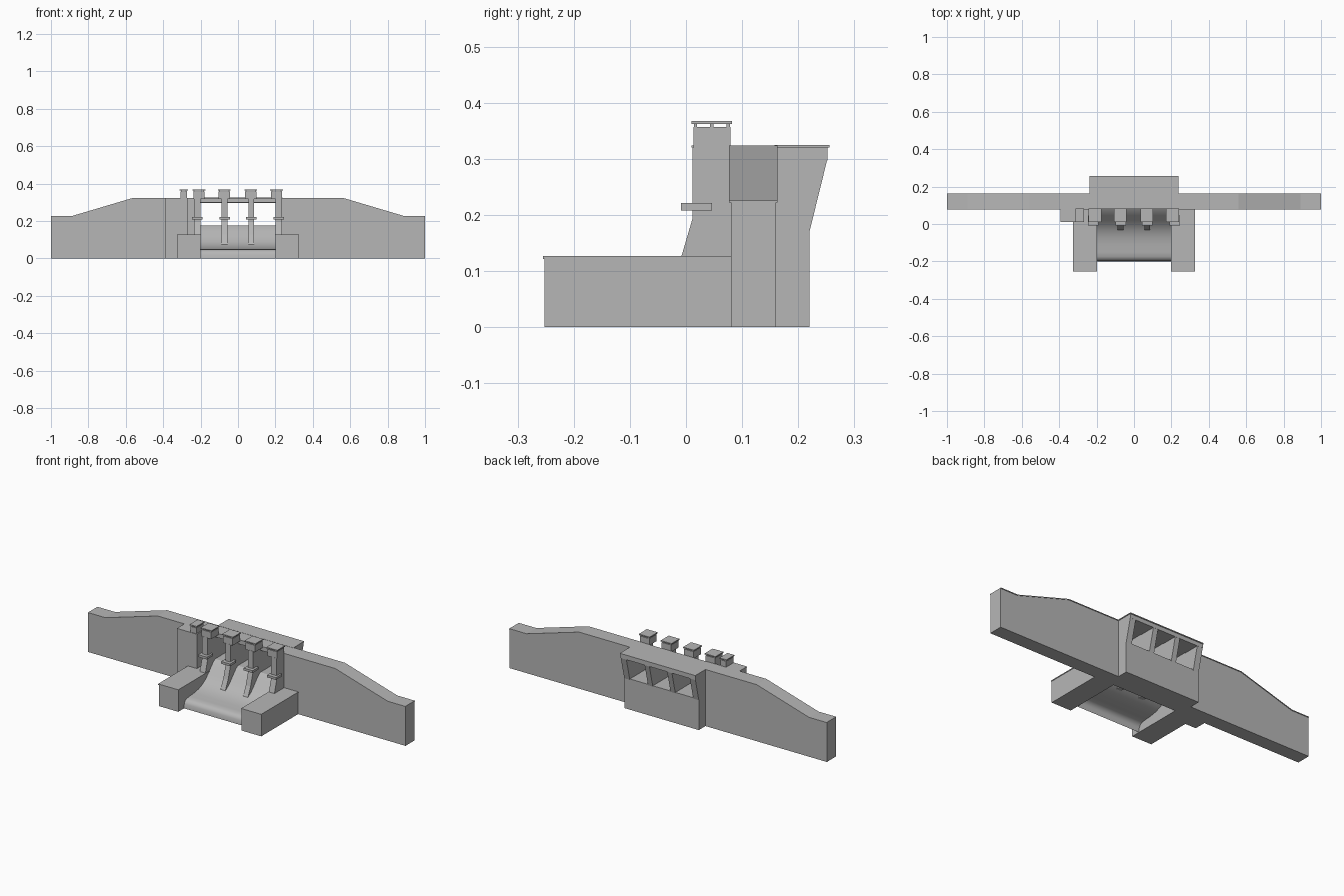
import bpy, bmesh
from mathutils import Vector

old = bpy.data.objects.get("Cube")
if old:
    bpy.data.objects.remove(old, do_unlink=True)

concrete = bpy.data.materials.new("concrete_grey")
concrete.use_nodes = True
GREY = (0.47, 0.47, 0.47, 1)
concrete.diffuse_color = GREY
concrete.node_tree.nodes["Principled BSDF"].inputs["Base Color"].default_value = GREY


def finish(name, bm):
    mesh = bpy.data.meshes.new(name)
    bm.to_mesh(mesh)
    bm.free()
    mesh.materials.append(concrete)
    obj = bpy.data.objects.new(name, mesh)
    bpy.context.collection.objects.link(obj)
    return obj


def prism(name, profile, axis, lo, hi):
    """Extrude a profile along x (y,z points) or along y (x,z points)."""
    bm = bmesh.new()
    place = (lambda p: (lo, p[0], p[1])) if axis == "x" else (lambda p: (p[0], lo, p[1]))
    face = bm.faces.new([bm.verts.new(place(p)) for p in profile])
    ext = bmesh.ops.extrude_face_region(bm, geom=[face])
    step = Vector((hi - lo, 0, 0)) if axis == "x" else Vector((0, hi - lo, 0))
    bmesh.ops.translate(bm, vec=step, verts=[v for v in ext["geom"] if isinstance(v, bmesh.types.BMVert)])
    bmesh.ops.recalc_face_normals(bm, faces=bm.faces)
    return finish(name, bm)


def box(name, x, y, z):
    return prism(name, [(y[0], z[0]), (y[1], z[0]), (y[1], z[1]), (y[0], z[1])], "x", x[0], x[1])


def tower_head(name, x, half):
    """Small gate house with a raised flat roof on corner posts."""
    box(name + "_house", (x - half, x + half), (0.013, 0.079), (0.318, 0.357))
    for sx in (-1, 1):
        for y in (0.017, 0.046, 0.075):
            px = x + sx * (half - 0.005)
            box(name + "_post", (px - 0.003, px + 0.003), (y - 0.003, y + 0.003), (0.357, 0.363))
    box(name + "_roof", (x - half - 0.004, x + half + 0.004), (0.01, 0.082), (0.362, 0.368))


# Main wall halves with a thin crown slab following the top
crest = [(0.2, 0.32), (0.56, 0.32), (0.89, 0.222), (1.0, 0.222)]
for side, label in ((1, "left"), (-1, "right")):
    top = [(side * x, z) for x, z in crest]
    prism(label + "_wall", [(side * 0.2, 0)] + top + [(side * 1.0, 0)][::-1], "y", 0.08, 0.16)
    slab = top + [(x, z + 0.004) for x, z in reversed(top)]
    prism(label + "_wall_crown", slab, "y", 0.077, 0.163)

    # Chute side walls with thin caps
    a, b = sorted((side * 0.2, side * 0.323))
    box(label + "_chute_wall", (a, b), (-0.252, 0.08), (0, 0.122))
    box(label + "_chute_wall_cap", (a - 0.002, b + 0.002), (-0.255, 0.08), (0.122, 0.127))

# Sill below the openings, and the road deck above them
box("sill", (-0.235, 0.235), (0.08, 0.22), (0, 0.175))
box("front_deck", (-0.2, 0.2), (0.08, 0.17), (0.3, 0.324))
box("rear_beam", (-0.235, 0.235), (0.16, 0.252), (0.297, 0.32))
box("rear_deck", (-0.238, 0.238), (0.158, 0.256), (0.32, 0.325))

# Piers run from the chute through the openings to the rear face
front_part = [(-0.035, 0.07), (0.08, 0.07), (0.08, 0.32), (0.012, 0.32), (0.012, 0.195), (-0.008, 0.127)]
rear_part = [(0.08, 0.17), (0.22, 0.17), (0.252, 0.3), (0.08, 0.3)]
for label, lo, hi, head in (("far_right", -0.235, -0.2, -0.209), ("mid_right", -0.087, -0.057, -0.073),
                            ("mid_left", 0.055, 0.085, 0.068), ("far_left", 0.2, 0.235, 0.206)):
    prism(label + "_pier_front", front_part, "x", lo, hi)
    prism(label + "_pier_rear", rear_part, "x", lo, hi)
    mid = (lo + hi) / 2
    box(label + "_bracket", (mid - 0.028, mid + 0.028), (-0.009, 0.046), (0.208, 0.221))
    tower_head(label + "_tower", head, 0.03)

# Abutment block with its own small gate house
box("abutment", (-0.39, -0.268), (0.013, 0.08), (0, 0.32))
box("abutment_cap", (-0.392, -0.266), (0.01, 0.08), (0.32, 0.324))
tower_head("abutment_tower", -0.29, 0.018)

# Curved spillway sheet: steep fall, flat apron and rounded nose
spine = [(0.08, 0.175), (0.065, 0.165), (0.045, 0.145), (0.02, 0.117), (-0.005, 0.092),
         (-0.035, 0.073), (-0.07, 0.06), (-0.11, 0.053), (-0.15, 0.05), (-0.175, 0.047),
         (-0.19, 0.039), (-0.198, 0.025), (-0.2, 0)]
bm = bmesh.new()
rows = [[bm.verts.new((x, y, z)) for x in (-0.2, 0.2)] for y, z in spine]
for p, q in zip(rows, rows[1:]):
    bm.faces.new((p[0], q[0], q[1], p[1])).smooth = True
finish("spillway", bm)
